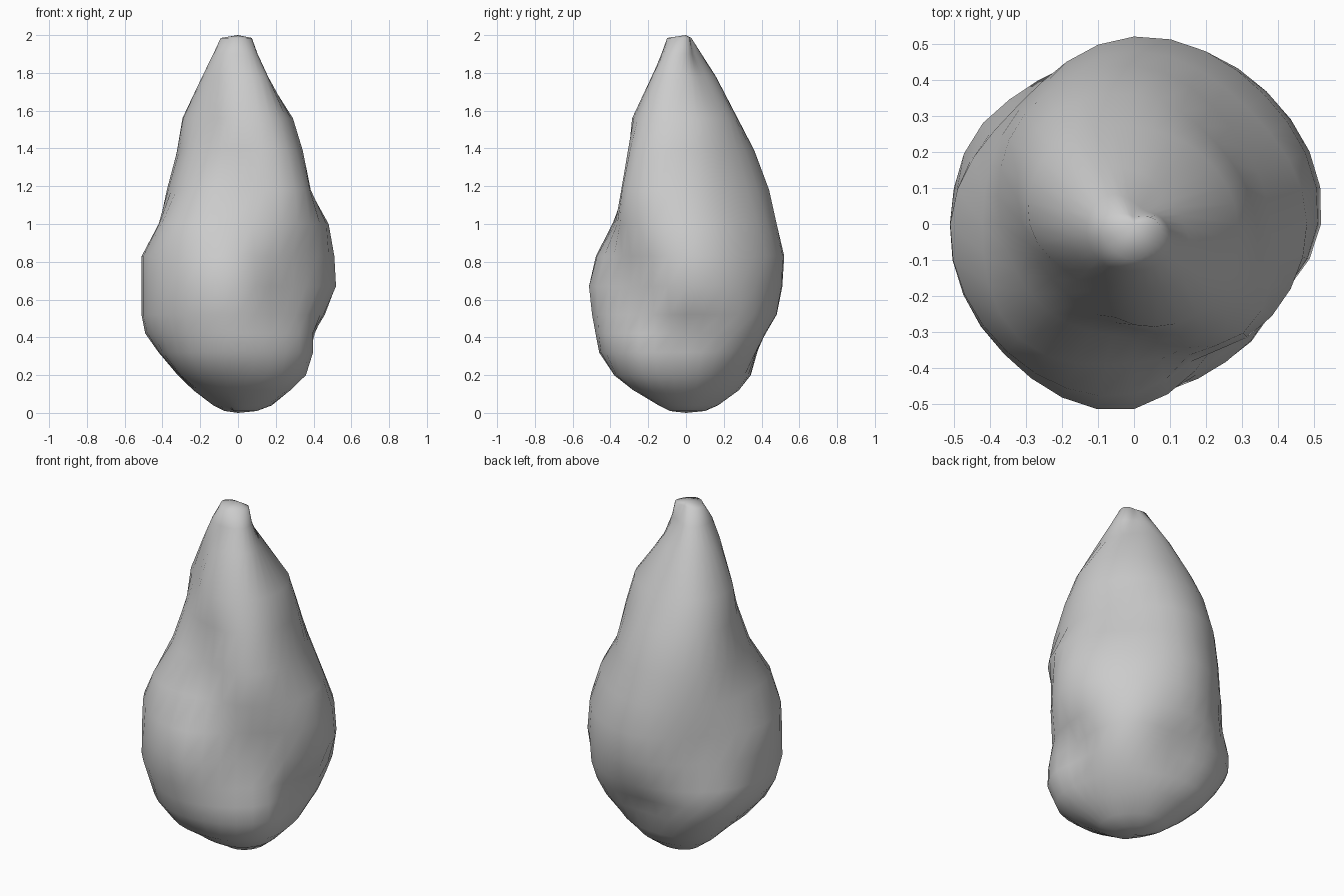
import bpy
import bmesh
import math

default_cube = bpy.data.objects.get("Cube")
if default_cube:
    bpy.data.objects.remove(default_cube, do_unlink=True)

SEGMENTS = 32
DIRECTIONS = 8

# Ring heights, and the radius of each ring in hundredths
# towards eight directions, counter-clockwise from +x
heights = [.01, .04, .12, .2, .32, .42, .52, .67,
           .83, 1, 1.18, 1.39, 1.56, 1.78, 1.9, 1.985]
outlines = [
    [10, 18, 27, 35, 39, 40, 46, 52, 51, 48, 38, 34, 29, 14, 9, 7],    # left
    [8, 16, 26, 34, 43, 48, 51, 52, 51, 45, 38, 32, 27, 12, 5, 3],     # back left
    [10, 17, 28, 34, 37, 42, 48, 51, 52, 48, 44, 36, 27, 15, 6, 2],    # back
    [10, 17, 29, 38, 45, 48, 48, 46, 46, 45, 43, 38, 31, 19, 11, 4],   # back right
    [3, 11, 22, 31, 42, 49, 51, 51, 51, 42, 37, 31, 29, 19, 13, 9],    # right
    [3, 10, 22, 36, 45, 48, 51, 51, 50, 45, 34, 27, 22, 18, 14, 9],    # front right
    [8, 13, 27, 38, 46, 48, 50, 52, 48, 39, 32, 29, 28, 18, 13, 10],   # front
    [10, 18, 32, 41, 45, 45, 43, 42, 42, 45, 43, 37, 31, 20, 13, 8],   # front left
]

# Local swellings and hollows: angle, height, angular spread, rise, depth
lumps = [
    (-68, .82, 14, .2, -.03),
    (-4, .4, 12, .12, -.015),
    (-30, .35, 14, .12, .02),
    (150, .48, 12, .12, .02),
]


def smooth_radius(level, turn):
    """Radius of a ring at a fraction of a full turn, by a closed spline."""
    place = turn * DIRECTIONS
    start = math.floor(place)
    t = place - start
    a, b, c, d = (outlines[(start + step) % DIRECTIONS][level] / 100
                  for step in (-1, 0, 1, 2))
    tangent_b, tangent_c = (c - a) / 2, (d - b) / 2
    ease = t * t * (3 - 2 * t)
    return (b + (c - b) * ease
            + tangent_b * t * (1 - t) ** 2
            - tangent_c * t * t * (1 - t))


def lump_offset(height, turn):
    """Sum of the soft local swellings at a point on the body."""
    total = 0
    for angle, centre, spread, rise, depth in lumps:
        across = ((turn * 360 - angle + 180) % 360 - 180) / spread
        along = (height - centre) / rise
        total += depth * math.exp(-(across ** 2 + along ** 2) / 2)
    return total


def make_material(name, colour):
    material = bpy.data.materials.new(name)
    material.use_nodes = True
    material.diffuse_color = colour
    shader = material.node_tree.nodes["Principled BSDF"]
    shader.inputs["Base Color"].default_value = colour
    shader.inputs["Roughness"].default_value = 0.8
    return material


def loft_body(name, material):
    """Skin the rings and close both ends with a fan to a pole."""
    bm = bmesh.new()
    rings = []
    for level, height in enumerate(heights):
        ring = []
        for segment in range(SEGMENTS):
            turn = segment / SEGMENTS
            radius = smooth_radius(level, turn) + lump_offset(height, turn)
            angle = math.tau * turn
            ring.append(bm.verts.new((radius * math.cos(angle),
                                      radius * math.sin(angle), height)))
        rings.append(ring)
    bottom = bm.verts.new((0, 0, 0))
    top = bm.verts.new((0, 0, 2))
    for i in range(SEGMENTS):
        j = (i + 1) % SEGMENTS
        bm.faces.new((bottom, rings[0][j], rings[0][i]))
        bm.faces.new((top, rings[-1][i], rings[-1][j]))
        for low, high in zip(rings, rings[1:]):
            bm.faces.new((low[i], low[j], high[j], high[i]))
    bmesh.ops.recalc_face_normals(bm, faces=bm.faces)
    for face in bm.faces:
        face.smooth = True
    mesh = bpy.data.meshes.new(name)
    bm.to_mesh(mesh)
    bm.free()
    mesh.materials.append(material)
    body = bpy.data.objects.new(name, mesh)
    bpy.context.collection.objects.link(body)
    return body


# Lumpy pear-shaped body
stone_grey = make_material("stone grey", (0.6, 0.6, 0.6, 1))
loft_body("lumpy_body", stone_grey)
